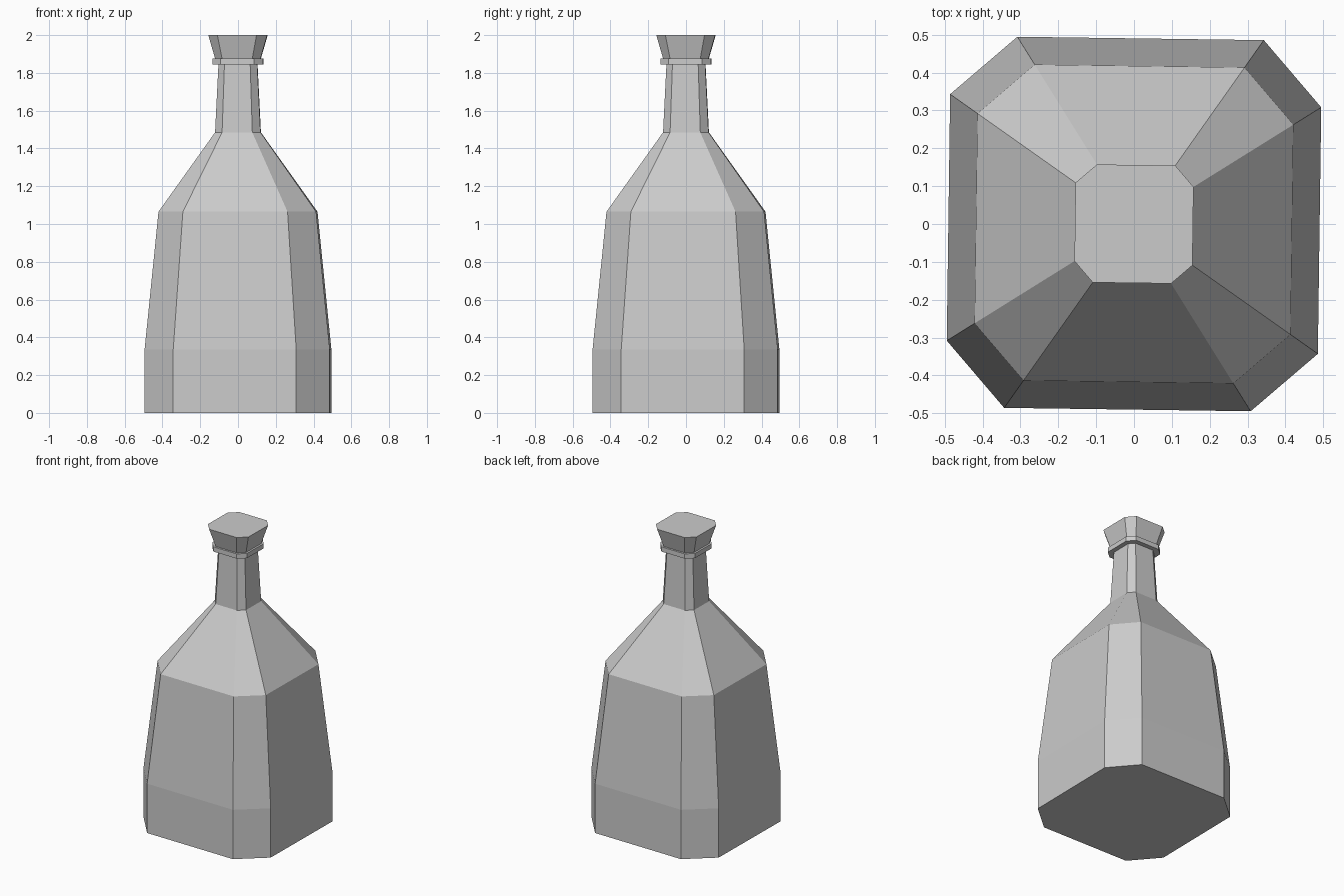
import bpy, bmesh

if "Cube" in bpy.data.objects:
    bpy.data.objects.remove(bpy.data.objects["Cube"])

# Cross-section: two corners, repeated by quarter turns (unit half-width)
corners = [(0.62, -0.995), (0.977, -0.69)]
section = []
for _ in range(4):
    section += corners
    corners = [(-y, x) for x, y in corners]


def loft(name, profile, cap_bottom=True, cap_top=True):
    """Skin scaled copies of the cross-section along (half_width, z) stations."""
    bm = bmesh.new()
    rings = [[bm.verts.new((x * r, y * r, z)) for x, y in section] for r, z in profile]
    n = len(section)
    for low, high in zip(rings, rings[1:]):
        for i in range(n):
            j = (i + 1) % n
            bm.faces.new((low[i], low[j], high[j], high[i]))
    if cap_bottom:
        bm.faces.new(rings[0][::-1])
    if cap_top:
        bm.faces.new(rings[-1])
    mesh = bpy.data.meshes.new(name)
    bm.to_mesh(mesh)
    bm.free()
    obj = bpy.data.objects.new(name, mesh)
    bpy.context.collection.objects.link(obj)
    return obj


# Base, tapering body, shoulder and neck
loft("bottle_body", [(0.497, 0), (0.497, 0.335), (0.423, 1.065),
                     (0.122, 1.485), (0.104, 1.845)], cap_top=False)
# Thin collar around the mouth
loft("collar", [(0.135, 1.844), (0.135, 1.876)])
# Flared stopper
loft("stopper", [(0.122, 1.876), (0.158, 2.0)], cap_bottom=False)
